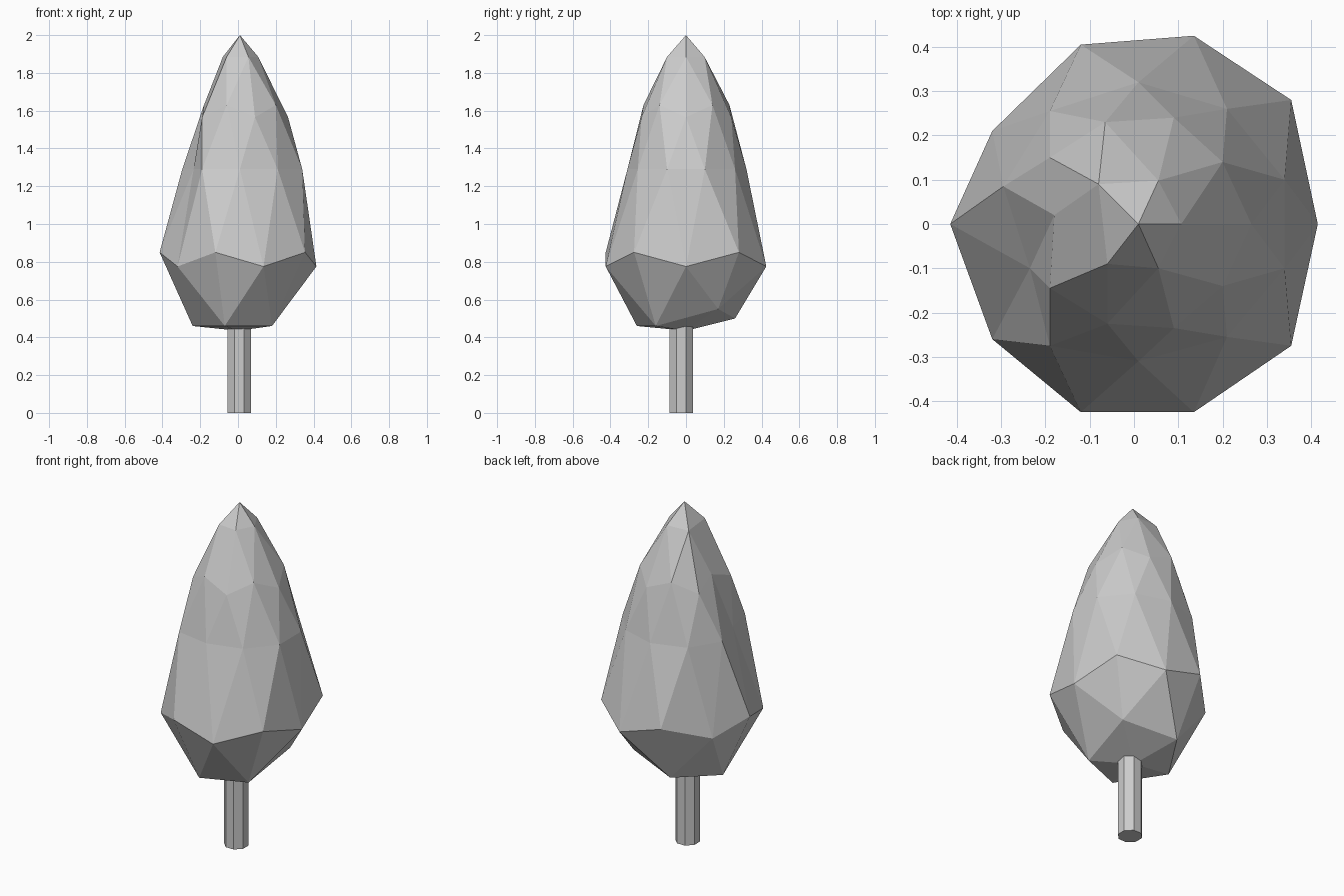
import bpy, bmesh, math

if "Cube" in bpy.data.objects:
    bpy.data.objects.remove(bpy.data.objects["Cube"])

# Foliage: icosphere whose rings are pulled into an uneven teardrop.
# Each ring: list of (x, y) by angle, then heights repeated around it.
RINGS = [
    ([(0.01, 0)], [2.0]),
    ([(.107, 0), (.055, .098), (-.08, .09), (-.06, -.09), (.055, -.1)], [1.885]),
    ([(.265, 0), (.20, .14), (.09, .24), (-.065, .23), (-.19, .15),
      (-.18, .02), (-.19, -.145), (-.06, -.225), (.09, -.235), (.20, -.14)], [1.565, 1.63]),
    ([(.34, .1), (.21, .26), (.01, .32), (-.19, .255), (-.295, .085),
      (-.235, -.1), (-.19, -.275), (.01, -.31), (.21, -.255), (.34, -.1)], [1.29]),
    ([(.415, 0), (.355, .28), (.135, .425), (-.12, .405), (-.32, .21),
      (-.415, 0), (-.32, -.26), (-.12, -.425), (.135, -.425), (.355, -.275)], [.775, .85]),
    ([(.22, .17), (-.08, .26), (-.24, 0), (-.07, -.26), (.18, -.16)],
     [.55, .50, .46, .46, .46]),
    ([(0, 0)], [.435]),
]

bm = bmesh.new()
bmesh.ops.create_icosphere(bm, subdivisions=2, radius=1)


def angle(v):
    return (math.atan2(v.co.y, v.co.x) + 0.01) % (2 * math.pi)


order = sorted(bm.verts, key=lambda v: -v.co.z)
start = 0
for pts, heights in RINGS:
    ring = sorted(order[start:start + len(pts)], key=angle)
    start += len(pts)
    for i, (v, (x, y)) in enumerate(zip(ring, pts)):
        v.co = (x, y, heights[i % len(heights)])
mesh = bpy.data.meshes.new("foliage")
bm.to_mesh(mesh)
bm.free()
bpy.context.collection.objects.link(bpy.data.objects.new("foliage", mesh))

# Trunk: plain octagonal post
bpy.ops.mesh.primitive_cylinder_add(vertices=8, radius=.067, depth=.5,
                                    location=(.007, -.025, .25),
                                    rotation=(0, 0, math.pi / 8))
bpy.context.object.name = "trunk"
